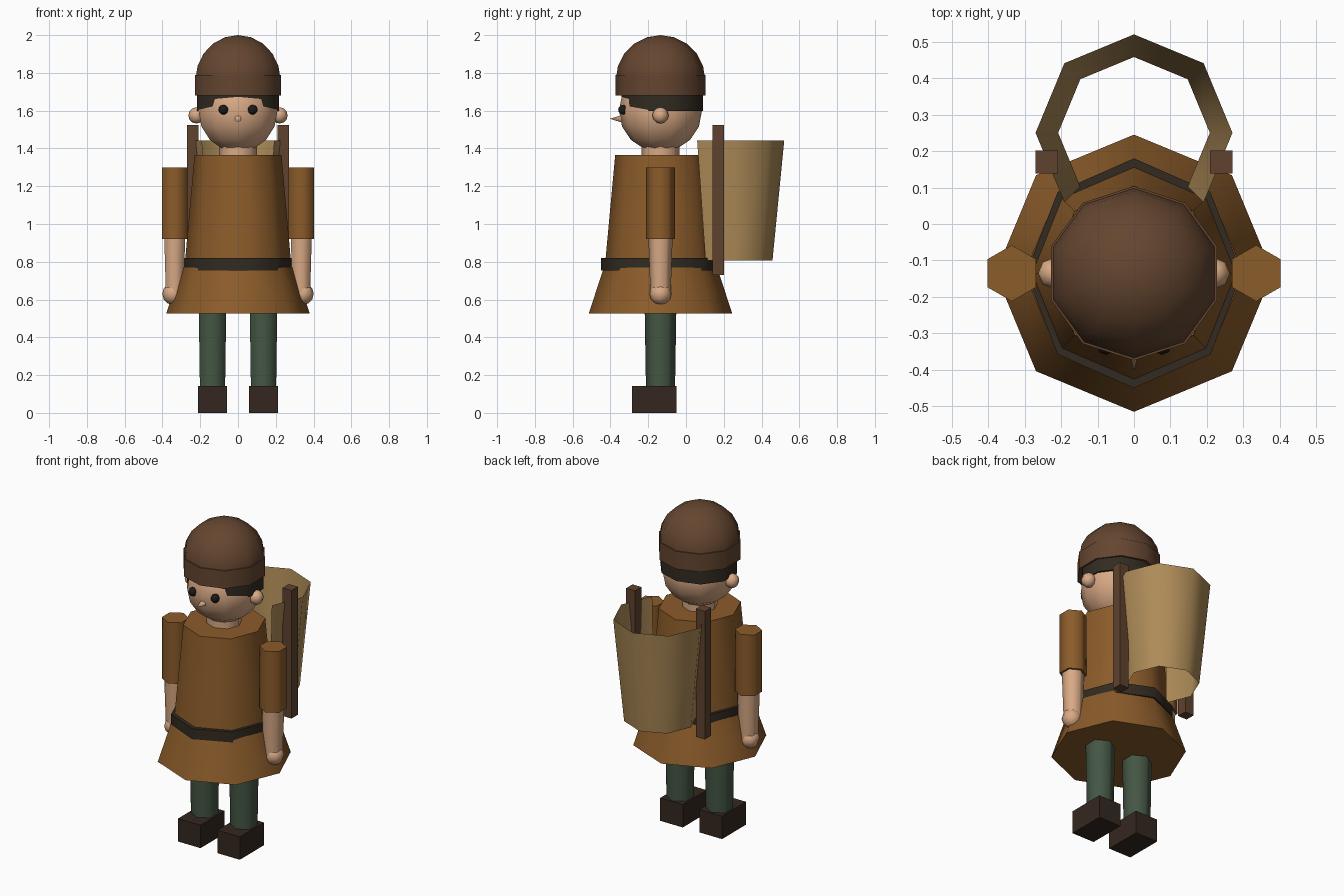
import bpy
import bmesh
from math import sin, cos, pi, radians

if "Cube" in bpy.data.objects:
    bpy.data.objects.remove(bpy.data.objects["Cube"], do_unlink=True)

AXIS = -0.135  # y of the body's centre line


def material(name, *srgb):
    mat = bpy.data.materials.new(name)
    mat.use_nodes = True
    colour = [(c / 255) ** 2.2 for c in srgb] + [1]
    mat.diffuse_color = colour
    bsdf = mat.node_tree.nodes["Principled BSDF"]
    bsdf.inputs["Base Color"].default_value = colour
    bsdf.inputs["Roughness"].default_value = 0.9
    return mat


TUNIC = material("tunic_brown", 138, 92, 46)
SKIN = material("skin", 216, 168, 132)
HELMET = material("helmet_brown", 100, 71, 51)
POST = material("wood_brown", 96, 68, 50)
BASKET = material("basket_tan", 172, 138, 88)
LEGS = material("trouser_green", 70, 87, 70)
SHOES = material("shoe_brown", 55, 44, 36)
DARK = material("belt_dark", 53, 47, 38)
EYES = material("eye_black", 35, 32, 30)


def finish(obj, name, mat):
    obj.name = obj.data.name = name
    obj.data.materials.append(mat)
    obj.data.shade_smooth()
    obj.data.set_sharp_from_angle(angle=radians(64))
    return obj


def tube(name, mat, sides, low, high, z0, z1, x=0, y=AXIS, sx=1, sy=1):
    bpy.ops.mesh.primitive_cone_add(vertices=sides, radius1=low, radius2=high,
                                    depth=z1 - z0, location=(x, y, (z0 + z1) / 2))
    obj = bpy.context.object
    obj.scale = (sx, sy, 1)
    return finish(obj, name, mat)


def ball(name, mat, r, loc, segments=8, rings=6):
    bpy.ops.mesh.primitive_uv_sphere_add(segments=segments, ring_count=rings,
                                         radius=r, location=loc)
    return finish(bpy.context.object, name, mat)


def box(name, mat, size, loc):
    bpy.ops.mesh.primitive_cube_add(size=1, location=loc)
    obj = bpy.context.object
    obj.scale = size
    return finish(obj, name, mat)


# Tunic and belt
tube("skirt", TUNIC, 8, 0.38, 0.30, 0.525, 0.77)
tube("tunic_body", TUNIC, 8, 0.295, 0.24, 0.77, 1.365, sx=0.96)
tube("belt", DARK, 8, 0.315, 0.315, 0.755, 0.82, sx=0.94)

# Head
tube("neck", SKIN, 8, 0.10, 0.10, 1.34, 1.42)
ball("head", SKIN, 0.22, (0, AXIS, 1.6), 10, 8)
tube("hair", DARK, 10, 0.228, 0.228, 1.598, 1.72, y=-0.125, sy=0.945)
nose = tube("nose", SKIN, 6, 0.028, 0, 1.51, 1.6, y=-0.358)
nose.location.z = 1.557
nose.rotation_euler.x = pi / 2

# Helmet: rim band and dome
tube("helmet_rim", HELMET, 10, 0.239, 0.239, 1.68, 1.79)
dome = ball("helmet_dome", HELMET, 0.237, (0, AXIS, 1.763), 10, 10)
bm = bmesh.new()
bm.from_mesh(dome.data)
bmesh.ops.bisect_plane(bm, geom=bm.verts[:] + bm.edges[:] + bm.faces[:],
                       plane_co=(0, 0, -0.005), plane_no=(0, 0, -1), clear_outer=True)
bm.to_mesh(dome.data)
bm.free()

# Paired parts
for side, s in (("left", 1), ("right", -1)):
    ball(side + "_ear", SKIN, 0.043, (s * 0.22, AXIS, 1.575))
    ball(side + "_eye", EYES, 0.026, (s * 0.077, -0.333, 1.605))
    tube(side + "_sleeve", TUNIC, 6, 0.077, 0.077, 0.92, 1.30, x=s * 0.335)
    tube(side + "_forearm", SKIN, 6, 0.054, 0.064, 0.63, 0.93, x=s * 0.335)
    ball(side + "_hand", SKIN, 0.058, (s * 0.343, AXIS, 0.63))
    tube(side + "_leg", LEGS, 6, 0.077, 0.084, 0.13, 0.56, x=s * 0.135)
    box(side + "_shoe", SHOES, (0.155, 0.235, 0.142), (s * 0.135, -0.168, 0.071))
    box(side + "_basket_post", POST, (0.062, 0.062, 0.795), (s * 0.239, 0.17, 1.1275))

# Basket: flared shell, open above, below and towards the back of the tunic
bm = bmesh.new()
rings = []
for r, z in ((0.208, 0.808), (0.27, 1.442)):
    rings.append([bm.verts.new((r * cos(a), 0.25 + r * sin(a), z))
                  for a in (radians(45 * i - 45) for i in range(7))])
low, high = rings
for i in range(6):
    bm.faces.new((low[i], low[i + 1], high[i + 1], high[i]))
mesh = bpy.data.meshes.new("basket")
bm.to_mesh(mesh)
bm.free()
basket = bpy.data.objects.new("basket", mesh)
bpy.context.collection.objects.link(basket)
finish(basket, "basket", BASKET)
